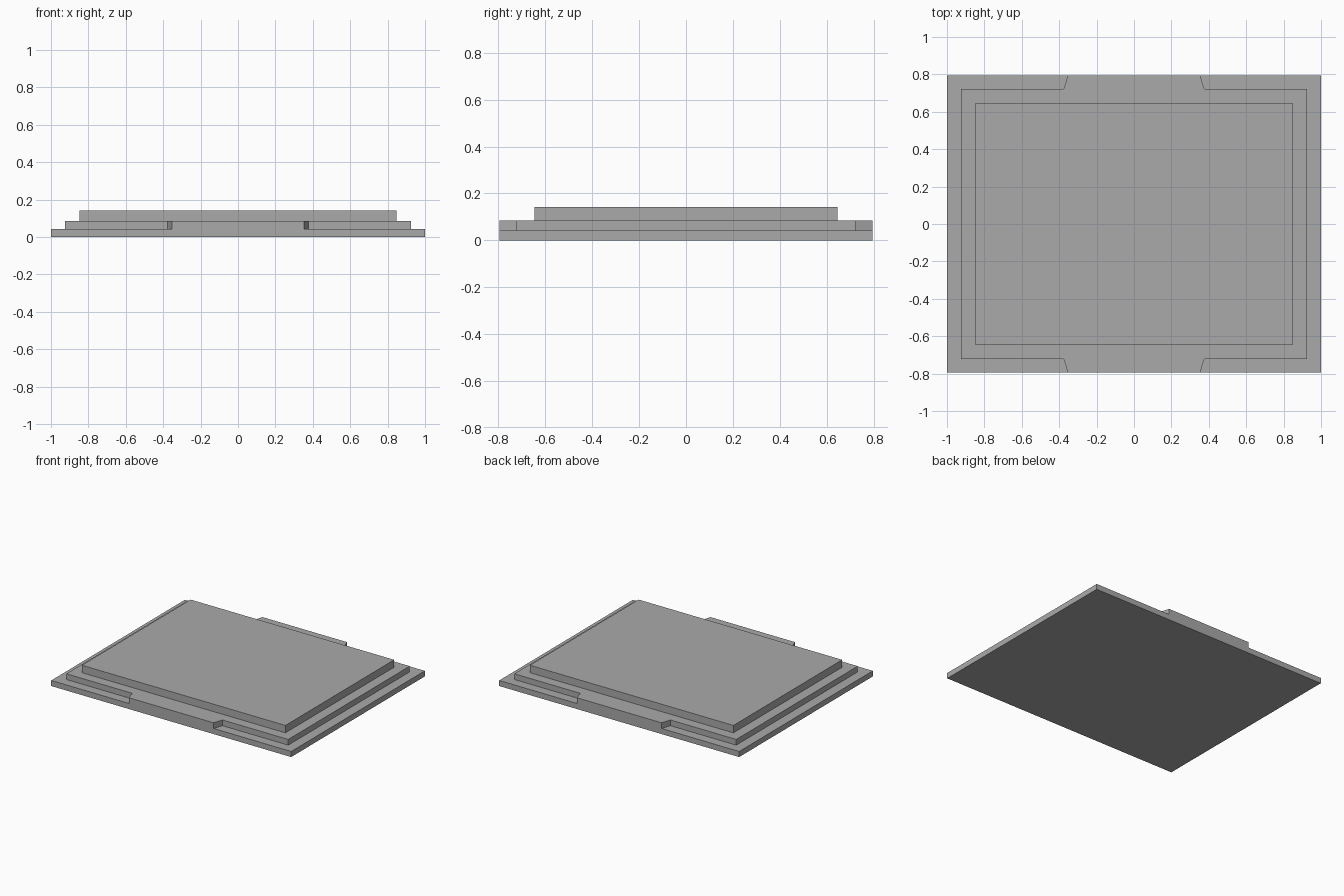
import bpy
import bmesh

cube = bpy.data.objects.get("Cube")
if cube:
    bpy.data.objects.remove(cube, do_unlink=True)

GREY = (0.4, 0.4, 0.4, 1.0)
grey = bpy.data.materials.new("plain grey")
grey.use_nodes = True
grey.diffuse_color = GREY
grey.node_tree.nodes["Principled BSDF"].inputs["Base Color"].default_value = GREY


def slab(name, outline, bottom, top):
    """Extrude a flat outline into a solid slab."""
    bm = bmesh.new()
    face = bm.faces.new([bm.verts.new((x, y, bottom)) for x, y in outline])
    ext = bmesh.ops.extrude_face_region(bm, geom=[face], use_keep_orig=True)
    verts = [g for g in ext["geom"] if isinstance(g, bmesh.types.BMVert)]
    bmesh.ops.translate(bm, verts=verts, vec=(0, 0, top - bottom))
    bmesh.ops.recalc_face_normals(bm, faces=bm.faces)
    mesh = bpy.data.meshes.new(name)
    bm.to_mesh(mesh)
    bm.free()
    mesh.materials.append(grey)
    obj = bpy.data.objects.new(name, mesh)
    bpy.context.collection.objects.link(obj)
    return obj


def rectangle(x, y):
    return [(-x, -y), (x, -y), (x, y), (-x, y)]


HALF_DEPTH = 0.795
BASE_TOP, STEP_TOP, PANEL_TOP = 0.042, 0.085, 0.141

# Wide bottom plate
slab("base_plate", rectangle(1.0, HALF_DEPTH), 0, BASE_TOP)

# Middle step with a tapered tab reaching the front and back edges
front = [(-0.925, -0.723), (-0.376, -0.723), (-0.353, -HALF_DEPTH)]
front += [(-x, y) for x, y in reversed(front)]
back = [(-x, -y) for x, y in front]
slab("middle_step", front + back, BASE_TOP, STEP_TOP)

# Raised top panel
slab("top_panel", rectangle(0.848, 0.647), STEP_TOP, PANEL_TOP)
